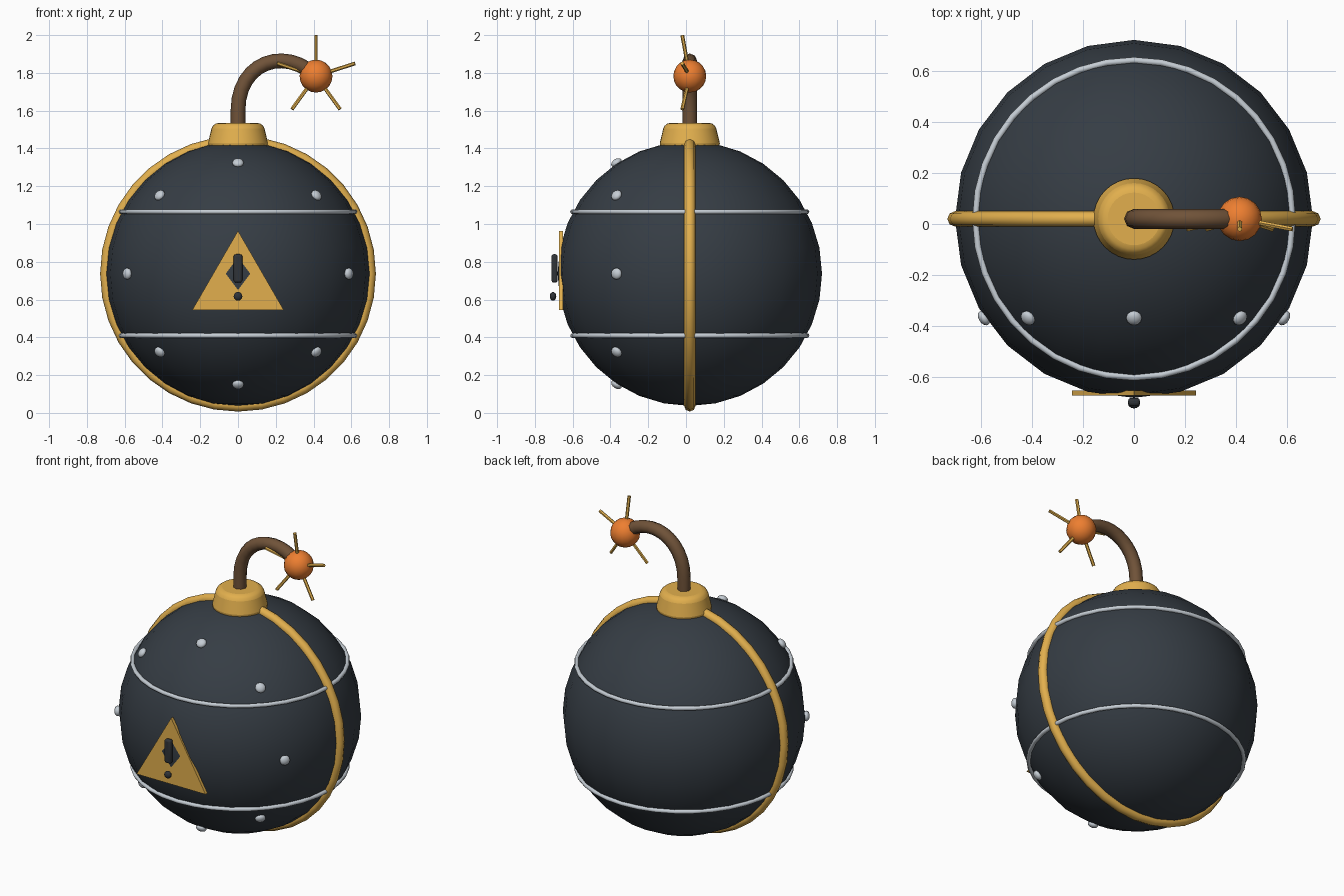
import bpy, math
from mathutils import Vector

if "Cube" in bpy.data.objects:
    bpy.data.objects.remove(bpy.data.objects["Cube"])

CY, CZ, R = 0.02, 0.737, 0.70      # centre and radius of the round body
CENTRE = Vector((0, CY, CZ))


def material(name, rgb):
    m = bpy.data.materials.new(name)
    m.diffuse_color = (*rgb, 1)
    m.use_nodes = True
    m.node_tree.nodes["Principled BSDF"].inputs["Base Color"].default_value = m.diffuse_color
    return m


DARK = material("dark_iron", (0.036, 0.046, 0.058))
GOLD = material("gold", (0.76, 0.43, 0.075))
STEEL = material("steel", (0.56, 0.61, 0.66))
BROWN = material("brown_cord", (0.16, 0.085, 0.04))
ORANGE = material("orange_glow", (0.85, 0.21, 0.03))
BLACK = material("black", (0.03, 0.034, 0.04))


def finish(name, mat, smooth=True):
    o = bpy.context.object
    o.name = name
    o.data.materials.append(mat)
    if smooth:
        bpy.ops.object.shade_smooth_by_angle(angle=math.radians(40))
    return o


def ball(name, loc, r, mat, scale=(1, 1, 1), segs=16, rings=10):
    bpy.ops.mesh.primitive_uv_sphere_add(segments=segs, ring_count=rings, radius=r, location=loc)
    o = finish(name, mat)
    o.scale = scale
    return o


def ring(name, loc, major, minor, mat, rot=(0, 0, 0), segs=36):
    bpy.ops.mesh.primitive_torus_add(location=loc, rotation=rot, major_radius=major,
                                     minor_radius=minor, major_segments=segs, minor_segments=8)
    bpy.ops.object.shade_smooth()
    return finish(name, mat, False)


def bevel(o, width, segs=3):
    b = o.modifiers.new("bevel", "BEVEL")
    b.width, b.segments = width, segs
    b.limit_method, b.angle_limit = "ANGLE", math.radians(40)


# round body, upright gold band, two steel hoops
ball("body", CENTRE, R, DARK, segs=24, rings=16)
ring("gold_band", CENTRE, R, 0.03, GOLD, (math.pi / 2, 0, 0))
for label, dz in (("upper", 0.328), ("lower", -0.328)):
    ring(label + "_hoop", CENTRE + Vector((0, 0, dz)), 0.62, 0.013, STEEL)

# rivets in a circle around the front
for i in range(8):
    a = i * math.pi / 4
    n = Vector((0.587 * math.cos(a), -0.388, 0.587 * math.sin(a)))
    o = ball(f"rivet_{i + 1}", CENTRE + n, 0.031, STEEL, (1, 1, 0.65), 12, 8)
    o.rotation_euler = n.to_track_quat("Z", "Y").to_euler()

# neck collar
bpy.ops.mesh.primitive_cone_add(vertices=32, radius1=0.166, radius2=0.133, depth=0.135,
                                location=(0, CY, 1.4675))
collar = finish("collar", GOLD)
bevel(collar, 0.03)

# bent fuse: straight start, then a cubic arc
P = [Vector(p) for p in ((0, CY, 1.60), (0, CY, 1.86), (0.25, CY, 1.94), (0.41, CY, 1.785))]
path = [Vector((0, CY, 1.48))]
for i in range(13):
    t = i / 12
    path.append(P[0] * (1 - t)**3 + P[1] * 3 * t * (1 - t)**2 + P[2] * 3 * t * t * (1 - t) + P[3] * t**3)
curve = bpy.data.curves.new("fuse", "CURVE")
curve.dimensions = "3D"
curve.bevel_depth, curve.bevel_resolution, curve.use_fill_caps = 0.039, 2, True
spline = curve.splines.new("POLY")
spline.points.add(len(path) - 1)
for pt, p in zip(spline.points, path):
    pt.co = (*p, 1)
curve.materials.append(BROWN)
bpy.context.collection.objects.link(bpy.data.objects.new("fuse", curve))

# glowing spark with five thin rays leaning forward
S = Vector((0.413, CY, 1.783))
ball("spark", S, 0.087, ORANGE)
for i in range(5):
    a = math.pi / 2 + i * math.tau / 5
    v = Vector((0.217 * math.cos(a), -0.04, 0.217 * math.sin(a)))
    bpy.ops.mesh.primitive_cylinder_add(vertices=6, radius=0.01, depth=v.length, location=S + v / 2,
                                        rotation=v.to_track_quat("Z", "Y").to_euler())
    finish(f"spark_ray_{i + 1}", GOLD, False)

# warning triangle plate; the body pokes through its middle
plate_mesh = bpy.data.meshes.new("warning_plate")
tri = [(0.28 * math.cos(a), 0.684 + 0.28 * math.sin(a))
       for a in (math.pi / 2 + k * math.tau / 3 for k in range(3))]
verts = [(x, y, z) for y in (-0.6715, -0.6515) for x, z in tri]
plate_mesh.from_pydata(verts, [], [(2, 1, 0)[::-1], (5, 4, 3)] + 
                       [(k, k + 3, (k + 1) % 3 + 3, (k + 1) % 3) for k in range(3)])
plate_mesh.materials.append(GOLD)
plate = bpy.data.objects.new("warning_plate", plate_mesh)
bpy.context.collection.objects.link(plate)

# warning mark: bar and dot
bpy.ops.mesh.primitive_cube_add(size=1, location=(0, -0.696, 0.765))
bar = bpy.context.object
bar.scale = (0.046, 0.032, 0.15)
bpy.ops.object.transform_apply(location=False, rotation=False, scale=True)
bevel(finish("mark_bar", BLACK), 0.012)
ball("mark_dot", (0, -0.704, 0.617), 0.023, BLACK, (1, 0.75, 1), 12, 8)
